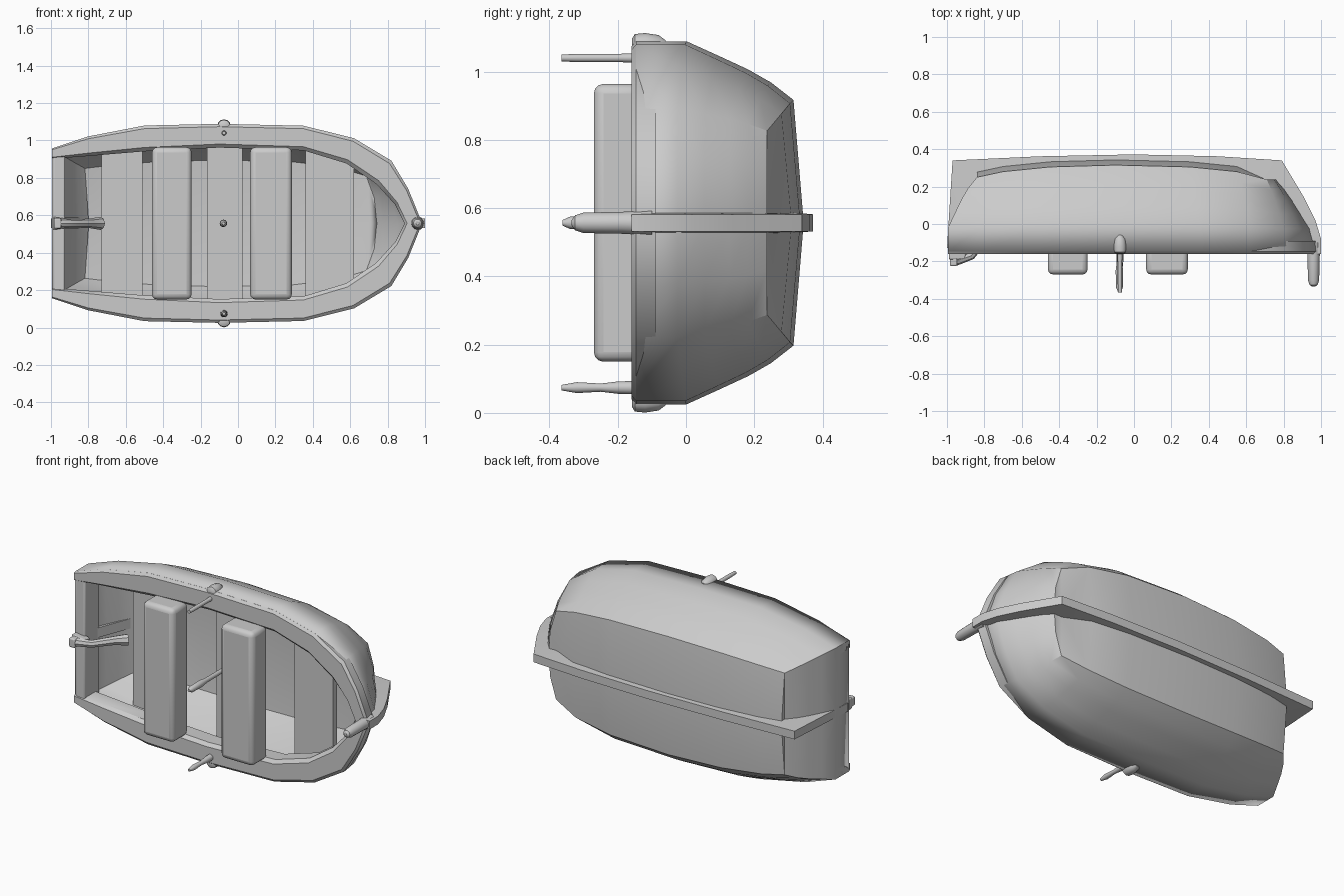
import bpy, bmesh, math
from mathutils import Vector

if "Cube" in bpy.data.objects:
    bpy.data.objects.remove(bpy.data.objects["Cube"])

ZC = 0.557  # boat centreline height


def make(name, verts, faces, mirror=False, angle=35, outward_up=False):
    me = bpy.data.meshes.new(name)
    me.from_pydata(verts, [], faces)
    bm = bmesh.new()
    bm.from_mesh(me)
    bmesh.ops.remove_doubles(bm, verts=bm.verts, dist=0.0005)
    bmesh.ops.recalc_face_normals(bm, faces=bm.faces)
    if outward_up and sum(f.normal.z * f.calc_area() for f in bm.faces) < 0:
        bmesh.ops.reverse_faces(bm, faces=bm.faces)
    bm.to_mesh(me)
    bm.free()
    ob = bpy.data.objects.new(name, me)
    ob.location.z = ZC
    bpy.context.collection.objects.link(ob)
    bpy.ops.object.select_all(action='DESELECT')
    bpy.context.view_layer.objects.active = ob
    ob.select_set(True)
    bpy.ops.object.shade_smooth_by_angle(angle=math.radians(angle))
    if mirror:
        m = ob.modifiers.new("mirror", 'MIRROR')
        m.use_axis = (False, False, True)
        m.use_clip = True
    return ob


def grid_faces(rows, cols, wrap=False):
    n = cols if wrap else cols - 1
    return [(i * cols + j, i * cols + (j + 1) % cols,
             (i + 1) * cols + (j + 1) % cols, (i + 1) * cols + j)
            for i in range(rows - 1) for j in range(n)]


def plank(name, x0, x1, y0, y1, w0, w1, bev=0):
    # box across the boat with a half width at each end
    v = [(x, y, s * w) for x, w in ((x0, w0), (x1, w1))
         for y, s in ((y0, -1), (y0, 1), (y1, 1), (y1, -1))]
    f = [(0, 1, 2, 3), (4, 5, 6, 7)] + [(i, (i + 1) % 4, (i + 1) % 4 + 4, i + 4) for i in range(4)]
    ob = make(name, v, f)
    if bev:
        b = ob.modifiers.new("bevel", 'BEVEL')
        b.width, b.segments = bev, 3
    return ob


def turned(name, points, radii, sides=12):
    # round rod through the given points with a radius at each
    verts = []
    n = len(points)
    for i, p in enumerate(points):
        d = Vector(points[min(i + 1, n - 1)]) - Vector(points[max(i - 1, 0)])
        q = d.to_track_quat('Z', 'Y')
        for k in range(sides):
            a = math.tau * k / sides
            verts.append(Vector(p) + q @ Vector((math.cos(a), math.sin(a), 0)) * radii[i])
    f = grid_faces(n, sides, True)
    f += [tuple(range(sides)), tuple(range((n - 1) * sides, n * sides))]
    return make(name, verts, f)


# Rim, chine and inner rim outlines, stern to bow
RX = [-.995, -.8, -.5, -.1, .35, .62, .82, .91, .985]
RW = [.40, .465, .523, .532, .522, .455, .335, .185, 0]
CX = [-.84, -.7, -.45, -.1, .3, .55, .71, .75, .76]
CW = [.31, .33, .35, .36, .35, .32, .27, .14, 0]
CY = [.25, .28, .305, .315, .305, .28, .238, .238, .238]
IX = [-.995, -.8, -.5, -.1, .35, .58, .74, .84, .89]
IW = [.345, .36, .385, .405, .39, .32, .21, .1, 0]
N = len(RX)

# Hull shell
levels = [(0.03, 0), (.34, 0), (.54, .25), (.72, .48), (.86, .7), (1, 1)]
verts = []
for i in range(N):
    for s, b in levels:
        bb = (b + s) / 2 if i > 5 else b
        verts.append((RX[i] + (CX[i] - RX[i]) * bb, -.16 + (CY[i] + .16) * s,
                      RW[i] + (CW[i] - RW[i]) * b))
    verts.append((CX[i], CY[i] + (.03 if i < 6 else 0), 0))
L = len(levels) + 1
faces = grid_faces(N, L)
base = len(verts)
verts += [(verts[j][0], verts[j][1], 0) for j in range(L)]
faces += [(j, j + 1, base + j + 1, base + j) for j in range(L - 2)]
faces.append((L - 2, L - 1, base + L - 2))
hull = make("hull", verts, faces, mirror=True, outward_up=True)
sol = hull.modifiers.new("thickness", 'SOLIDIFY')
sol.thickness, sol.offset = .045, -1

# Rounded gunwale around the rim, tucked inside the hull skin
section = [(.04, -.09), (.0, -.147), (.12, -.16), (.85, -.16), (1, -.14), (1, -.05), (.85, -.04), (.4, -.09)]
verts = [(RX[i] + (IX[i] - RX[i]) * t, y, RW[i] + (IW[i] - RW[i]) * t)
         for i in range(N) for t, y in section]
make("gunwale", verts, grid_faces(N, len(section), True) + [tuple(range(len(section)))], mirror=True)

# Transom board
plank("transom_board", -.99, -.925, -.155, -.01, .375, .375, .01)

# Keel fin running from transom to stem
outer = [(-1, -.13), (-.97, .34), (-.5, .362), (0, .372), (.45, .362), (.79, .34), (.91, .14), (.97, .02), (1, -.08), (1, -.16)]
inner = [(-.95, -.1), (-.82, .24), (-.5, .3), (0, .315), (.45, .3), (.72, .22), (.8, .14), (.87, .04), (.92, -.05), (.93, -.16)]
n = len(outer)
verts = []
for (ox, oy), (ix, iy) in zip(outer, inner):
    verts += [(ox, oy, -.025), (ox, oy, .025), (ix, iy, .03), (ix, iy, -.03)]
make("keel", verts, grid_faces(n, 4, True) + [(0, 1, 2, 3), tuple(range(4 * n - 4, 4 * n))])

# Bow post
turned("bow_post", [(.96, y, 0) for y in (-.1, -.19, -.3, -.325, -.335)], [.037, .032, .03, .022, .008])

# Cushioned seats across the rim
for name, x0, x1 in (("seat_rear", -.46, -.248), ("seat_front", .065, .288)):
    plank(name, x0, x1, -.27, -.12, .407, .407, .028)

# Recessed benches
plank("bench_rear", -.73, -.51, .03, .07, .41, .43)
plank("bench_middle", -.165, .025, .03, .07, .46, .46)
plank("bench_front", .36, .62, .03, .07, .445, .38)

# Oarlocks: side knob and pin on each gunwale
for name, s in (("upper", 1), ("lower", -1)):
    turned(name + "_oarlock_knob", [(-.075, y, s * .52) for y in (-.158, -.15, -.12, -.08, -.06)],
           [.02, .033, .036, .03, .015])
    r = [.014, .012, .012, .012, .01] if s > 0 else [.02, .018, .012, .016, .008]
    turned(name + "_oarlock_pin", [(-.075, y, s * .483) for y in (-.14, -.2, -.25, -.32, -.365)], r)

# Centre pin on the middle bench
turned("centre_pin", [(-.078, y, 0) for y in (.04, -.2, -.25, -.34, -.362)], [.013, .014, .02, .018, .008])

# Tiller arm and stern bracket
turned("tiller", [(-.735, -.01, 0), (-.79, -.06, 0), (-.87, -.17, 0), (-.96, -.2, 0)], [.035, .026, .022, .026], 8)
plank("stern_bracket", -.99, -.9, -.19, -.14, .035, .022, .008)
plank("stern_clip", -.985, -.945, -.225, -.17, .028, .028, .008)
